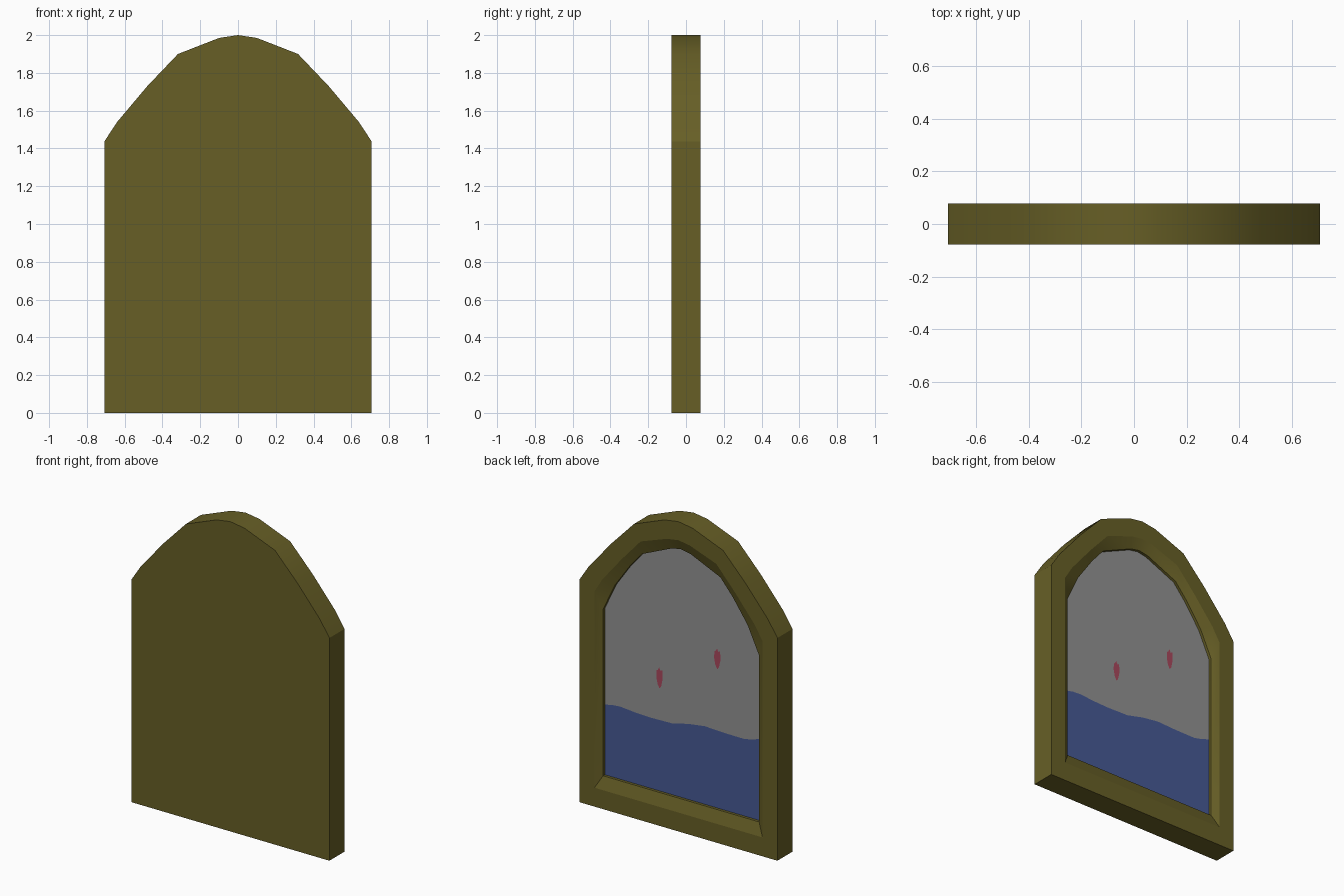
import bpy, bmesh, math

if "Cube" in bpy.data.objects:
    bpy.data.objects.remove(bpy.data.objects["Cube"])


def material(name, rgb):
    lin = [((c / 255 + 0.055) / 1.055) ** 2.4 for c in rgb]
    m = bpy.data.materials.new(name)
    m.diffuse_color = (*lin, 1)
    m.use_nodes = True
    m.node_tree.nodes["Principled BSDF"].inputs["Base Color"].default_value = m.diffuse_color
    return m


OLIVE = material("olive_frame", (103, 95, 38))
GREY = material("grey_pane", (146, 146, 146))
BLUE = material("blue_water", (70, 89, 148))
RED = material("red_mark", (168, 72, 92))


def add_object(name, bm, mat):
    mesh = bpy.data.meshes.new(name)
    bm.to_mesh(mesh)
    bm.free()
    mesh.materials.append(mat)
    ob = bpy.data.objects.new(name, mesh)
    bpy.context.collection.objects.link(ob)
    return ob


def outline(half):
    """Mirror a right-hand half profile whose last point is the apex."""
    return half + [(-x, z) for x, z in reversed(half[:-1])]


def plate(name, pts, y, mat):
    """Flat polygon facing the back (+y)."""
    bm = bmesh.new()
    f = bm.faces.new([bm.verts.new((x, y, z)) for x, z in pts])
    f.normal_update()
    if f.normal.y < 0:
        f.normal_flip()
    bmesh.ops.triangulate(bm, faces=[f])
    return add_object(name, bm, mat)


# Arch profiles: outside, bevel start, opening
outer = outline([(0.707, 0), (0.707, 1.438), (0.64, 1.54), (0.48, 1.73),
                 (0.318, 1.9), (0.1, 1.985), (0, 2.0)])
rim = outline([(0.6, 0.122), (0.6, 1.39), (0.545, 1.48), (0.405, 1.65),
               (0.27, 1.80), (0.08, 1.868), (0, 1.88)])
inner = outline([(0.557, 0.2), (0.557, 1.275), (0.475, 1.45), (0.37, 1.60),
                 (0.28, 1.706), (0.065, 1.80), (0, 1.812)])

# Frame: solid front, bevelled recess at the back
HALF, PANE = 0.077, 0.032
bm = bmesh.new()
rings = [[bm.verts.new((x, y, z)) for x, z in prof] for prof, y in
         ((outer, -HALF), (outer, HALF), (rim, HALF), (inner, 0.05), (inner, PANE))]
n = len(outer)
bm.faces.new(rings[0])
for a, b in zip(rings, rings[1:]):
    for i in range(n):
        j = (i + 1) % n
        bm.faces.new((a[i], a[j], b[j], b[i]))
bmesh.ops.recalc_face_normals(bm, faces=bm.faces)
for f in bm.faces:
    f.smooth = True
for ring in rings:
    for i in range(n):
        bm.edges.get((ring[i], ring[(i + 1) % n])).smooth = False
for e in bm.edges:
    if len(e.link_faces) == 2 and e.calc_face_angle() > math.radians(32):
        e.smooth = False
add_object("arched_frame", bm, OLIVE)

# Picture: grey pane above a wavy water line
wave = [(0.557, 0.653), (0.5, 0.665), (0.446, 0.669), (0.34, 0.66), (0.233, 0.656),
        (0.077, 0.66), (-0.04, 0.688), (-0.157, 0.704), (-0.3, 0.698),
        (-0.44, 0.697), (-0.5, 0.71), (-0.557, 0.73)]
plate("water", [inner[-1], inner[0]] + wave, PANE, BLUE)
plate("pane", inner[1:-1] + wave[::-1], PANE, GREY)

# Two small red marks on the pane
mark = [(0.02, 0.045), (0.012, 0.05), (0.002, 0.068), (-0.008, 0.048), (-0.02, 0.055),
        (-0.023, 0.0), (-0.012, -0.05), (0.0, -0.066), (0.014, -0.04), (0.023, 0.005)]
for name, cx, cz in (("left_mark", 0.165, 0.93), ("right_mark", -0.248, 1.163)):
    plate(name, [(cx + x, cz + z) for x, z in mark], PANE + 0.003, RED)
